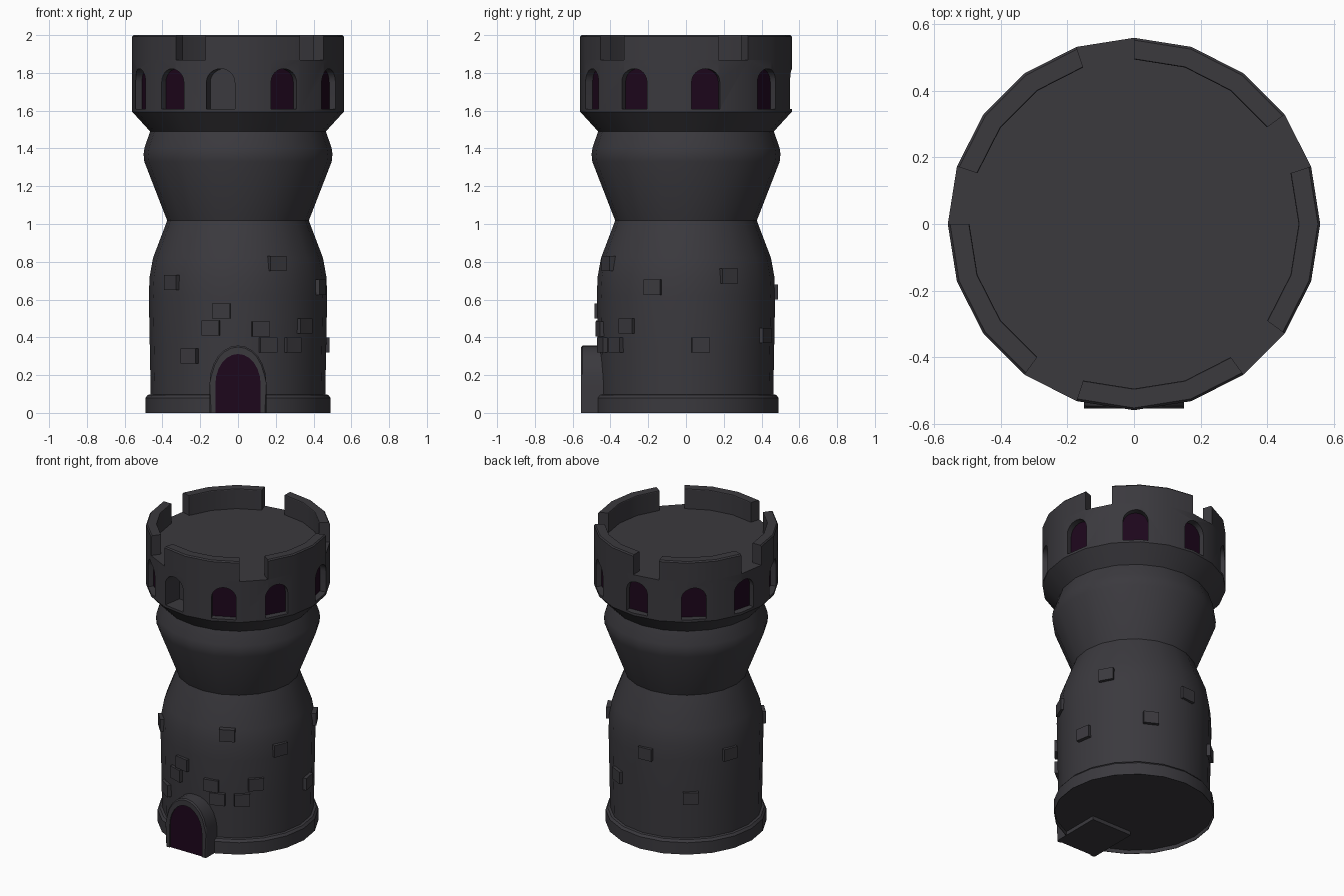
import bpy, bmesh, math
from mathutils import Matrix

if "Cube" in bpy.data.objects:
    bpy.data.objects.remove(bpy.data.objects["Cube"])

SIDES = 20


def material(name, rgb):
    m = bpy.data.materials.new(name)
    m.diffuse_color = (*rgb, 1)
    m.use_nodes = True
    m.node_tree.nodes["Principled BSDF"].inputs["Base Color"].default_value = m.diffuse_color
    return m


STONE = material("dark stone", (0.043, 0.041, 0.048))
PURPLE = material("deep purple", (0.0125, 0.002, 0.0115))


def finish(name, bm, mat):
    bmesh.ops.recalc_face_normals(bm, faces=bm.faces[:])
    me = bpy.data.meshes.new(name)
    bm.to_mesh(me)
    bm.free()
    me.materials.append(mat)
    ob = bpy.data.objects.new(name, me)
    bpy.context.collection.objects.link(ob)
    return ob


def smooth(ob):
    ob.data.shade_smooth()
    ob.data.set_sharp_from_angle(angle=math.radians(25))


def turn(deg):
    # angle measured from the front, towards +x
    return Matrix.Rotation(math.radians(deg), 4, 'Z')


def polar(r, z, k):
    a = math.tau * k / SIDES
    return (r * math.cos(a), r * math.sin(a), z)


def add_arch(bm, half, z0, spring, top, y0, y1, deg=0):
    # arched prism between two depths
    n = 12
    pts = [(half, z0)] + [(half * math.cos(math.pi * i / n),
                           spring + (top - spring) * math.sin(math.pi * i / n))
                          for i in range(n + 1)] + [(-half, z0)]
    m = turn(deg)
    a = [bm.verts.new(m @ Matrix.Translation((x, y0, z)).translation) for x, z in pts]
    b = [bm.verts.new(m @ Matrix.Translation((x, y1, z)).translation) for x, z in pts]
    bm.faces.new(a)
    bm.faces.new(b[::-1])
    for i in range(len(a)):
        j = (i + 1) % len(a)
        bm.faces.new((a[i], a[j], b[j], b[i]))


def cut(ob, cutter):
    mod = ob.modifiers.new("cut", 'BOOLEAN')
    mod.object = cutter
    mod.solver = 'EXACT'
    cutter.hide_render = True
    dg = bpy.context.evaluated_depsgraph_get()
    me = bpy.data.meshes.new_from_object(ob.evaluated_get(dg))
    ob.modifiers.clear()
    ob.data = me
    me.materials.clear()
    me.materials.append(STONE)
    for p in me.polygons:
        p.material_index = 0
    bpy.data.objects.remove(cutter)


# tower body: lathed profile (radius, height), hollow foot up to the roof floor
profile = [(.486, .025), (.487, 0), (.49, 0), (.49, .08), (.478, .095), (.462, .098),
           (.467, .35), (.472, .62), (.468, .72), (.45, .82), (.375, 1.018),
           (.496, 1.33), (.5, 1.37), (.495, 1.405), (.465, 1.49), (.56, 1.594), (.56, 1.868)]
bm = bmesh.new()
rings = [[bm.verts.new(polar(r, z, k)) for k in range(SIDES)] for r, z in profile]
for lo, hi in zip(rings, rings[1:]):
    for k in range(SIDES):
        j = (k + 1) % SIDES
        bm.faces.new((lo[k], lo[j], hi[j], hi[k]))
bm.faces.new(rings[0][::-1])
bm.faces.new(rings[-1])
tower = finish("tower_body", bm, STONE)

# arched windows: recesses with purple panes, one left open and deeper
windows = [-70, -39, -9.6, 26, 60.3, 100.9, 141, 182, 220, 255]
shape = (.076, 1.61, 1.75, 1.822)
cutters, panes = bmesh.new(), bmesh.new()
for deg in windows:
    is_open = deg == -9.6
    add_arch(cutters, *shape, -.62, -.43 if is_open else -.51, deg)
    if not is_open:
        add_arch(panes, *shape, -.513, -.507, deg)
cut(tower, finish("window_cutters", cutters, STONE))
finish("window_panes", panes, PURPLE)
smooth(tower)

# battlements: five merlons of three sides, separated by one-side gaps
bm = bmesh.new()
section = [(.56, 1.866), (.56, 1.992), (.553, 2.0), (.497, 2.0), (.495, 1.996), (.495, 1.866)]
for start in (2, 6, 10, 14, 18):
    cols = [[bm.verts.new(polar(r, z, k)) for r, z in section]
            for k in range(start, start + 4)]
    n = len(section)
    for c, d in zip(cols, cols[1:]):
        for i in range(n):
            j = (i + 1) % n
            bm.faces.new((c[i], d[i], d[j], c[j]))
    bm.faces.new(cols[0])
    bm.faces.new(cols[-1][::-1])
smooth(finish("battlements", bm, STONE))

# door frame with softened front edge, running back under the tower
bm = bmesh.new()
add_arch(bm, .15, 0, .16, .357, -.555, -.21)
rim = [e for e in bm.edges if all(v.co.y < -.55 for v in e.verts)
       and any(v.co.z > .01 for v in e.verts)]
bmesh.ops.bevel(bm, geom=rim, offset=.008, segments=1, affect='EDGES')
frame = finish("door_frame", bm, STONE)
bm = bmesh.new()
add_arch(bm, .12, -.05, .15, .312, -.6, -.545)
cut(frame, finish("door_cutter", bm, STONE))
smooth(frame)

# door panel
bm = bmesh.new()
add_arch(bm, .12, 0, .15, .312, -.548, -.542)
finish("door", bm, PURPLE)

# protruding bricks: (angle from front, height)
bricks = [(-48, .69), (26.8, .79), (-10.7, .54), (-17.7, .45), (14.8, .445), (48.5, .46),
          (19.7, .36), (38, .36), (-33, .302), (68, .665), (119, .725),
          (99.5, .36), (152.7, .41), (183.5, .64), (218.5, .372), (249.5, .635)]
bm = bmesh.new()
for deg, z in bricks:
    r = .467 if z < .75 else .46
    m = turn(deg) @ Matrix.Translation((0, -r + .008, z)) @ Matrix.Diagonal((.095, .05, .08, 1))
    bmesh.ops.create_cube(bm, size=1, matrix=m)
finish("bricks", bm, STONE)
